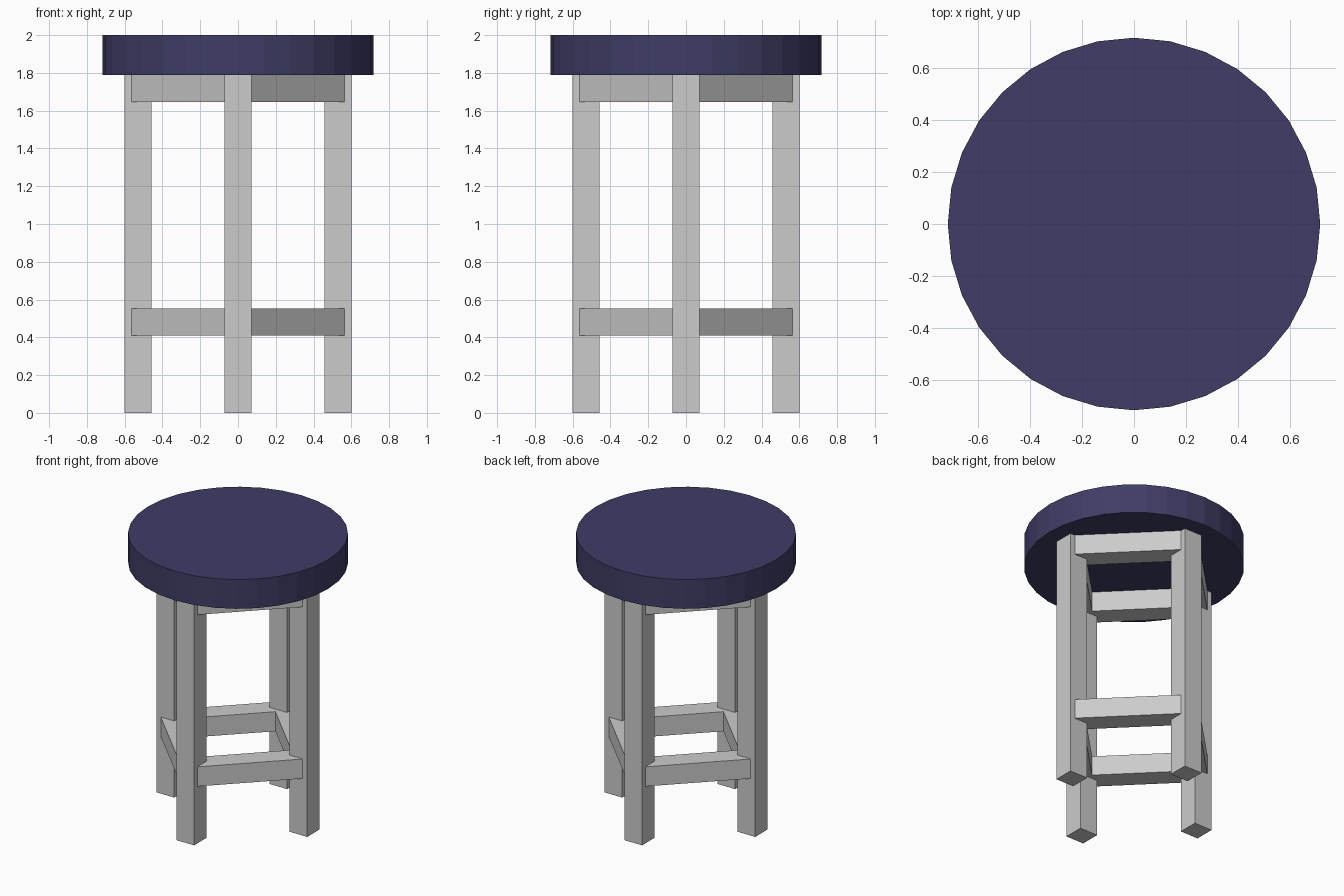
import bpy
import math

if "Cube" in bpy.data.objects:
    bpy.data.objects.remove(bpy.data.objects["Cube"])

LEG_TOP = 1.79
LEG_W = 0.142
LEG_R = 0.53


def box(name, loc, size, angle=0.0):
    bpy.ops.mesh.primitive_cube_add(size=1, location=loc, rotation=(0, 0, angle))
    ob = bpy.context.object
    ob.name = name
    ob.scale = size
    bpy.ops.object.transform_apply(location=False, rotation=False, scale=True)
    return ob


# Round seat, 32 flat sides with corners on the axes
bpy.ops.mesh.primitive_cylinder_add(vertices=32, radius=0.718, depth=2 - LEG_TOP,
                                    location=(0, 0, (2 + LEG_TOP) / 2))
seat = bpy.context.object
seat.name = "seat"
scale = 1 / 0.718 * 0.718
mat = bpy.data.materials.new("navy_seat")
mat.diffuse_color = (0.05, 0.046, 0.13, 1)
mat.use_nodes = True
mat.node_tree.nodes["Principled BSDF"].inputs["Base Color"].default_value = mat.diffuse_color
seat.data.materials.append(mat)

# Four legs on the axes
for name, x, y in (("right", 1, 0), ("back", 0, 1), ("left", -1, 0), ("front", 0, -1)):
    box(name + "_leg", (x * LEG_R, y * LEG_R, LEG_TOP / 2), (LEG_W, LEG_W, LEG_TOP))

# Diagonal aprons under the seat and stretchers near the floor
sides = ("back_right", "back_left", "front_left", "front_right")
for part, z0, z1 in (("apron", 1.647, LEG_TOP), ("stretcher", 0.411, 0.552)):
    for i, side in enumerate(sides):
        a = math.pi / 4 + i * math.pi / 2
        box(f"{side}_{part}", (0.3755 * math.cos(a), 0.3755 * math.sin(a), (z0 + z1) / 2),
            (0.15, 0.697, z1 - z0), a)
